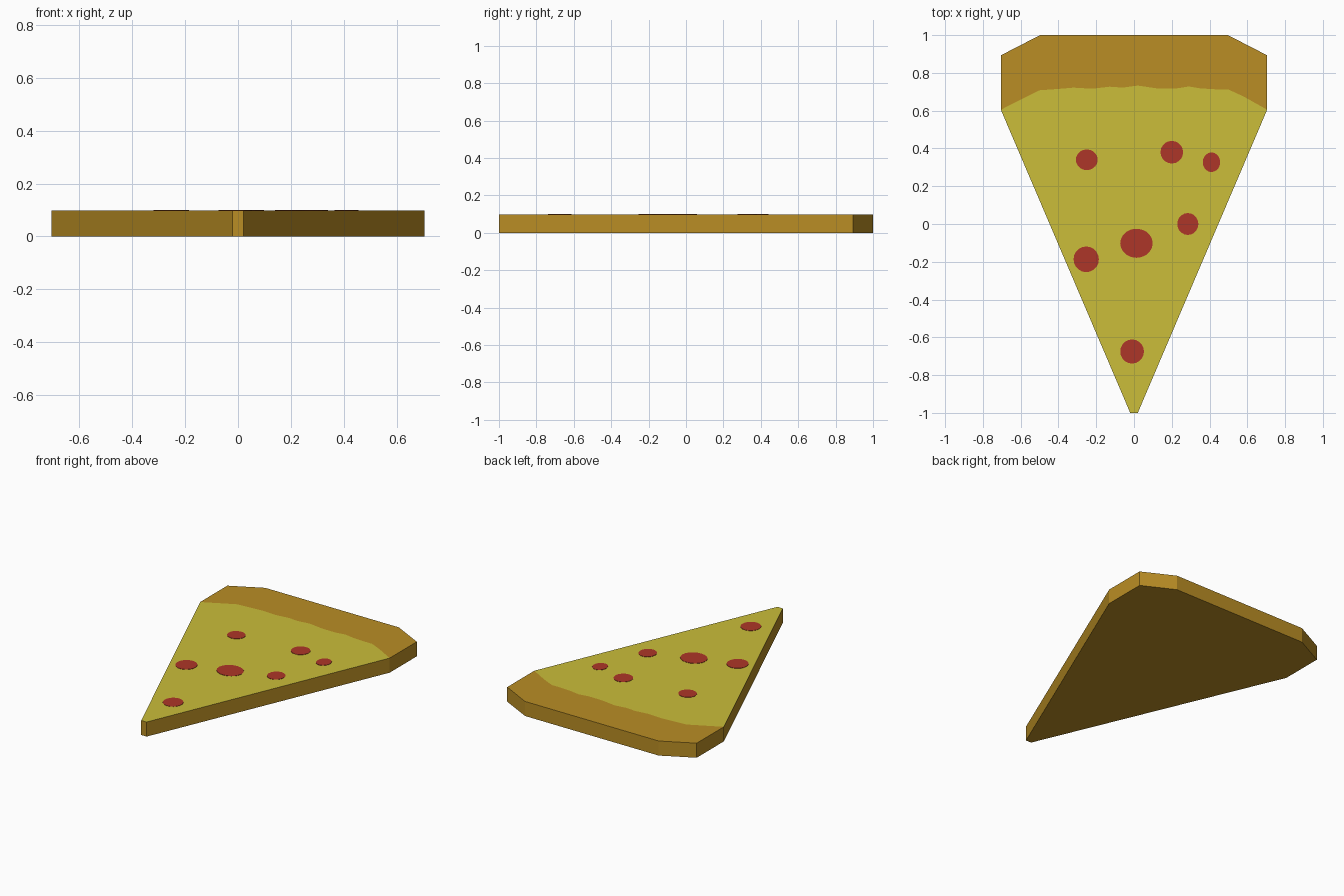
import bpy, bmesh, math

if "Cube" in bpy.data.objects:
    bpy.data.objects.remove(bpy.data.objects["Cube"])

H = 0.098  # slice thickness


def material(name, rgb):
    m = bpy.data.materials.new(name)
    m.diffuse_color = (*rgb, 1)
    m.use_nodes = True
    m.node_tree.nodes["Principled BSDF"].inputs["Base Color"].default_value = m.diffuse_color
    return m


crust_mat = material("baked_crust", (0.491, 0.270, 0.018))
cheese_mat = material("cheese", (0.597, 0.515, 0.042))
pepperoni_mat = material("pepperoni", (0.423, 0.037, 0.021))


def make_object(name, bm, mats):
    bmesh.ops.recalc_face_normals(bm, faces=bm.faces[:])
    mesh = bpy.data.meshes.new(name)
    bm.to_mesh(mesh)
    bm.free()
    for m in mats:
        mesh.materials.append(m)
    ob = bpy.data.objects.new(name, mesh)
    bpy.context.collection.objects.link(ob)
    return ob


# Slice: outline runs counter-clockwise from the tip
outline = [(-0.02, -1), (0.02, -1), (0.705, 0.605), (0.705, 0.893),
           (0.497, 1), (-0.497, 1), (-0.705, 0.893), (-0.705, 0.605)]
# Wavy edge of the cheese, right to left
wave = [(0.58, 0.675), (0.50, 0.712), (0.45, 0.712), (0.35, 0.718), (0.29, 0.728),
        (0.22, 0.717), (0.12, 0.718), (0.02, 0.733), (-0.06, 0.722), (-0.13, 0.727),
        (-0.22, 0.716), (-0.32, 0.722), (-0.40, 0.715), (-0.50, 0.708), (-0.58, 0.668)]

bm = bmesh.new()
low = [bm.verts.new((x, y, 0)) for x, y in outline]
top = [bm.verts.new((x, y, H)) for x, y in outline]
mid = [bm.verts.new((x, y, H)) for x, y in wave]
n = len(outline)
bm.faces.new(low[::-1])
for i in range(n):
    j = (i + 1) % n
    bm.faces.new((low[i], low[j], top[j], top[i]))
bm.faces.new(top[2:] + mid[::-1])                             # crust top
cheese = bm.faces.new(top[:3] + mid + [top[7]])               # cheese top
cheese.material_index = 1
make_object("pizza_slice", bm, [crust_mat, cheese_mat])

# Pepperoni: thin discs (x, y, x radius, y radius)
spots = [(-0.25, 0.34, 0.058, 0.055), (0.20, 0.38, 0.060, 0.060),
         (0.41, 0.327, 0.046, 0.052), (0.285, 0.0, 0.056, 0.058),
         (0.013, -0.102, 0.086, 0.077), (-0.253, -0.187, 0.067, 0.068),
         (-0.01, -0.675, 0.063, 0.064)]
for k, (x, y, rx, ry) in enumerate(spots, 1):
    bm = bmesh.new()
    bmesh.ops.create_cone(bm, cap_ends=True, segments=20, radius1=1, radius2=1, depth=0.003)
    bmesh.ops.scale(bm, vec=(rx, ry, 1), verts=bm.verts[:])
    bmesh.ops.translate(bm, vec=(x, y, H + 0.0005), verts=bm.verts[:])
    make_object(f"pepperoni_{k}", bm, [pepperoni_mat])
